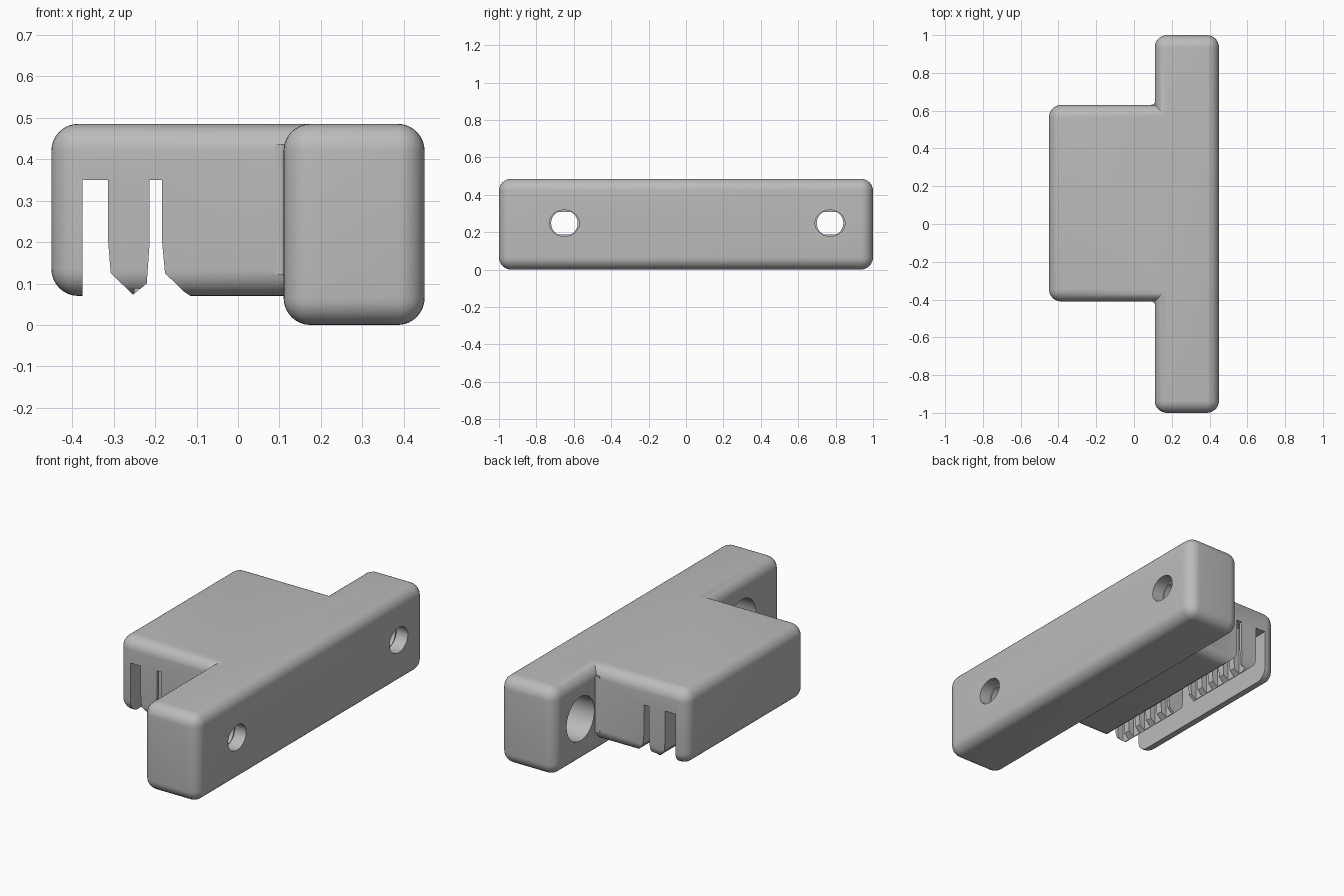
import bpy, bmesh, math
from mathutils import Matrix, Vector

if "Cube" in bpy.data.objects:
    bpy.data.objects.remove(bpy.data.objects["Cube"])

grey = bpy.data.materials.new("plain grey")
grey.use_nodes = True
grey.diffuse_color = (0.5, 0.5, 0.5, 1)
grey.node_tree.nodes["Principled BSDF"].inputs["Base Color"].default_value = grey.diffuse_color


def finish(bm, name):
    bmesh.ops.recalc_face_normals(bm, faces=bm.faces)
    mesh = bpy.data.meshes.new(name)
    bm.to_mesh(mesh)
    bm.free()
    mesh.materials.append(grey)
    ob = bpy.data.objects.new(name, mesh)
    bpy.context.collection.objects.link(ob)
    return ob


def add_box(bm, lo, hi):
    lo, hi = Vector(lo), Vector(hi)
    m = Matrix.Translation((lo + hi) / 2) @ Matrix.Diagonal((*(hi - lo), 1))
    bmesh.ops.create_cube(bm, size=1, matrix=m)


def box(name, lo, hi, radius=0):
    bm = bmesh.new()
    add_box(bm, lo, hi)
    if radius:
        bmesh.ops.bevel(bm, geom=bm.edges[:], offset=radius, segments=8,
                        profile=0.5, affect='EDGES')
    return finish(bm, name)


def prism(name, points, axis, start, end):
    """Extrude a flat outline along y (points are x, z) or z (points are x, y)."""
    place = (lambda a, b: (a, start, b)) if axis == 'y' else (lambda a, b: (a, b, start))
    bm = bmesh.new()
    face = bm.faces.new([bm.verts.new(place(*p)) for p in points])
    side = bmesh.ops.extrude_face_region(bm, geom=[face])
    step = (0, end - start, 0) if axis == 'y' else (0, 0, end - start)
    bmesh.ops.translate(bm, vec=step,
                        verts=[v for v in side["geom"] if isinstance(v, bmesh.types.BMVert)])
    return finish(bm, name)


def bore(name, y, x0, x1, ry, rz, flat=1):
    """Hole along x; flat clips its top and bottom."""
    bm = bmesh.new()
    ring = []
    for i in range(48):
        a = math.tau * i / 48
        z = max(-flat, min(flat, math.sin(a)))
        ring.append(bm.verts.new((x0, y + ry * math.cos(a), 0.248 + rz * z)))
    face = bm.faces.new(ring)
    side = bmesh.ops.extrude_face_region(bm, geom=[face])
    bmesh.ops.translate(bm, vec=(x1 - x0, 0, 0),
                        verts=[v for v in side["geom"] if isinstance(v, bmesh.types.BMVert)])
    return finish(bm, name)


def combine(target, other, operation):
    mod = target.modifiers.new(operation, 'BOOLEAN')
    mod.operation, mod.solver, mod.object = operation, 'EXACT', other
    bpy.context.view_layer.objects.active = target
    bpy.ops.object.modifier_apply(modifier=mod.name)
    bpy.data.objects.remove(other)


# Mounting bar and belt block joined into one solid
clip = box("belt_clip_mount", (0.11, -1, 0), (0.45, 1, 0.485), 0.065)
combine(clip, box("block", (-0.45, -0.41, 0.07), (0.28, 0.63, 0.485), 0.065), 'UNION')

# Small corner fillets between block and bar
for y, s in ((-0.41, -1), (0.63, 1)):
    corner = [(0.09, y - s * 0.02), (0.09, y), (0.105, y + s * 0.006),
              (0.115, y + s * 0.02), (0.13, y + s * 0.02), (0.13, y - s * 0.02)]
    combine(clip, prism("fillet", corner, 'z', 0.12, 0.435), 'UNION')

# Two belt slots with a pointed wall between them
slots = [(-.375, -.05), (-.375, .35), (-.313, .35), (-.313, .2), (-.307, .125),
         (-.253, .073), (-.22, .1), (-.213, .2), (-.213, .35), (-.183, .35),
         (-.183, .2), (-.176, .125), (-.13, .08), (-.1, .06), (-.1, -.05)]
combine(clip, prism("slots", slots, 'y', -0.6, 0.8), 'DIFFERENCE')

# Gap that splits the pointed wall, and tooth grooves on its inner face
combine(clip, box("gap", (-0.35, 0.03, -0.05), (-0.2, 0.19, 0.35)), 'DIFFERENCE')
bm = bmesh.new()
for first in (-0.365, 0.235):
    for i in range(5):
        y = first + i * 0.0885
        add_box(bm, (-0.25, y - 0.025, -0.05), (-0.2, y + 0.025, 0.35))
combine(clip, finish(bm, "grooves"), 'DIFFERENCE')

# Stepped screw holes with wide counterbores at the rear
for y in (-0.65, 0.77):
    combine(clip, bore("mouth", y, 0.38, 0.5, 0.08, 0.07), 'DIFFERENCE')
    combine(clip, bore("shank", y, 0.25, 0.4, 0.071, 0.07, 0.85), 'DIFFERENCE')
    combine(clip, bore("counterbore", y, 0.03, 0.3, 0.122, 0.122), 'DIFFERENCE')

bpy.ops.object.select_all(action='DESELECT')
clip.select_set(True)
bpy.context.view_layer.objects.active = clip
bpy.ops.object.shade_smooth_by_angle(angle=math.radians(30))
